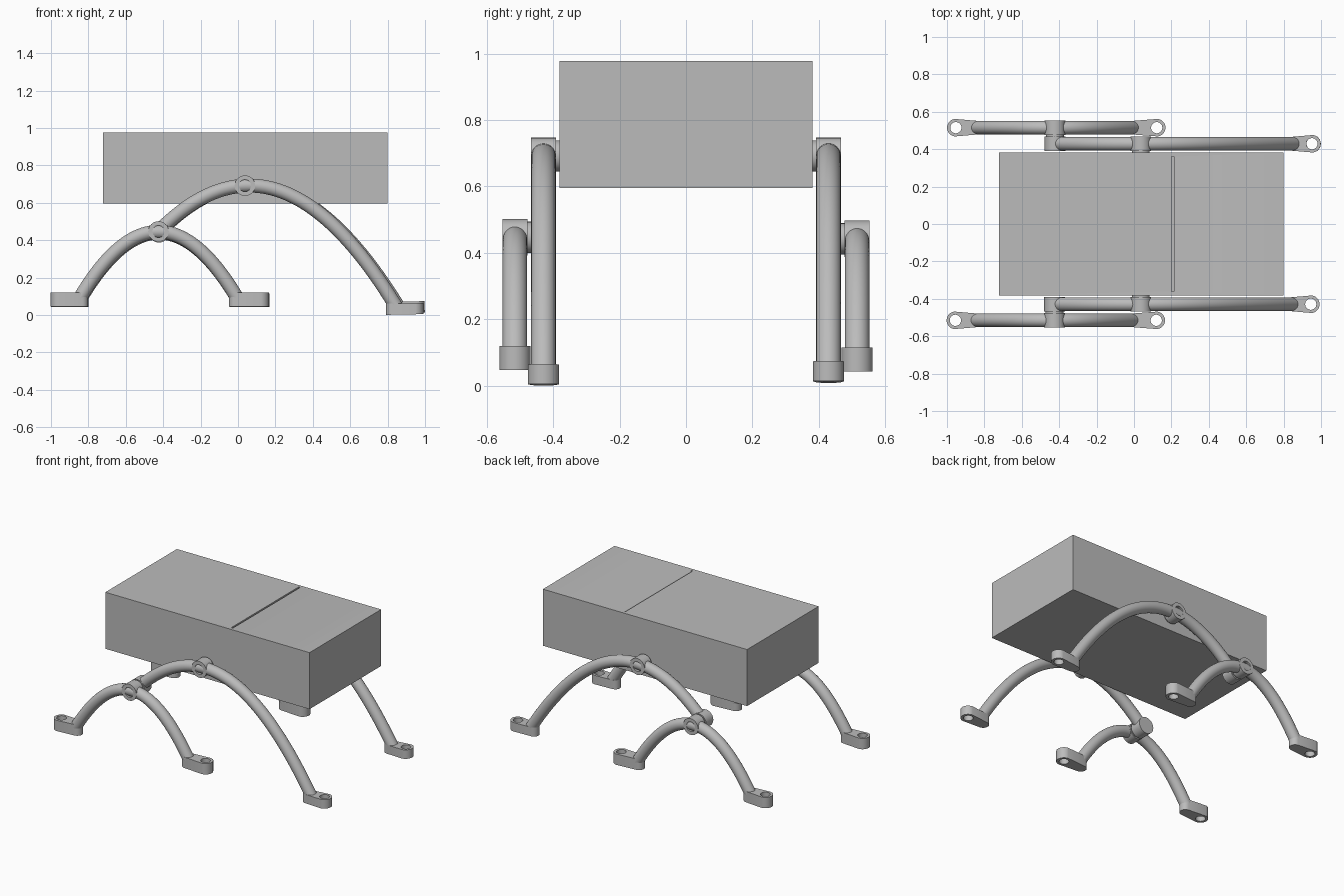
import bpy, bmesh
from math import cos, sin, pi, tau, radians
from mathutils import Matrix, Vector

cube = bpy.data.objects.get("Cube")
if cube:
    bpy.data.objects.remove(cube)

SEG = 32

grey = bpy.data.materials.new("plain grey")
grey.use_nodes = True
grey.diffuse_color = (0.5, 0.5, 0.5, 1)
grey.node_tree.nodes["Principled BSDF"].inputs["Base Color"].default_value = grey.diffuse_color


def loft(name, rings, closed=False, matrix=Matrix()):
    """Skin equal-sized rings; cap the ends unless the skin loops back."""
    bm = bmesh.new()
    loops = [[bm.verts.new(p) for p in ring] for ring in rings]
    pairs = list(zip(loops, loops[1:]))
    if closed:
        pairs.append((loops[-1], loops[0]))
    else:
        bm.faces.new(loops[0])
        bm.faces.new(loops[-1])
    for a, b in pairs:
        for i in range(len(a)):
            j = (i + 1) % len(a)
            bm.faces.new((a[i], a[j], b[j], b[i]))
    bmesh.ops.recalc_face_normals(bm, faces=bm.faces)
    mesh = bpy.data.meshes.new(name)
    bm.to_mesh(mesh)
    bm.free()
    mesh.transform(matrix)
    mesh.materials.append(grey)
    ob = bpy.data.objects.new(name, mesh)
    bpy.context.collection.objects.link(ob)
    bpy.ops.object.select_all(action='DESELECT')
    bpy.context.view_layer.objects.active = ob
    ob.select_set(True)
    bpy.ops.object.shade_smooth_by_angle(angle=radians(35))
    return ob


def box(name, x0, x1, y0, y1, z0, z1):
    return loft(name, [[(x0, y0, z), (x1, y0, z), (x1, y1, z), (x0, y1, z)] for z in (z0, z1)])


def turned(name, x, z, profile, matrix):
    """Round part about a sideways axis, from (radius, y) pairs."""
    rings = [[(x + r * cos(tau * i / SEG), y, z + r * sin(tau * i / SEG)) for i in range(SEG)]
             for r, y in profile]
    return loft(name, rings, matrix=matrix)


def hub(name, x, z, y, side, matrix):
    """Pivot ring with a recess in its outer face."""
    half = 0.038
    profile = [(0.055, y - side * half), (0.055, y + side * half),
               (0.032, y + side * half), (0.032, y + side * half / 3)]
    turned(name, x, z, profile, matrix)


def arch(name, x0, x1, y, height, slope, matrix, radius=0.037, steps=40):
    """Round tube following an arched curve in the xz plane."""
    rings = []
    for k in range(steps + 1):
        x = x0 + (x1 - x0) * k / steps
        across = Vector((-slope(x), 0, 1)).normalized()
        centre = Vector((x, y, height(x)))
        rings.append([centre + across * radius * cos(tau * i / SEG)
                      + Vector((0, radius * sin(tau * i / SEG), 0)) for i in range(SEG)])
    loft(name, rings, matrix=matrix)


def foot(name, x_hole, x_leg, y, z0, z1, matrix, tilt=0.0):
    """Tapered mounting lug with a vertical hole at its outer end."""
    way = 1 if x_hole > x_leg else -1

    def ring(r_hole, r_leg, z, centre_leg):
        pts = []
        for i in range(SEG):
            a = tau * (i + 0.5) / SEG
            c, r = (x_hole, r_hole) if cos(a) > 0 else (centre_leg, r_leg)
            x = c + way * r * cos(a)
            pts.append((x, y + r * sin(a), z + tilt * (x - x_leg)))
        return pts

    loft(name, [ring(0.047, 0.036, z0, x_leg), ring(0.047, 0.036, z1, x_leg),
                ring(0.03, 0.03, z1, x_hole), ring(0.03, 0.03, z0, x_hole)],
         closed=True, matrix=matrix)


# Body with a narrow groove across its top
body = box("body", -0.722, 0.80, -0.381, 0.381, 0.596, 0.977)
cutter = box("groove_cutter", 0.201, 0.213, -0.36, 0.36, 0.957, 1.0)
cutter.hide_render = True
cutter.hide_viewport = True
cut = body.modifiers.new("groove", 'BOOLEAN')
cut.operation = 'DIFFERENCE'
cut.object = cutter
cut.solver = 'EXACT'

# Suspension pivots (x, z)
MAIN = Vector((0.037, 0, 0.692))
REAR = Vector((-0.425, 0, 0.447))

for label, side, swing in (("right", -1, 0.0), ("left", 1, 0.01)):
    # The long arm swings a little about the main pivot on one side
    turn = (Matrix.Translation(MAIN) @ Matrix.Rotation(-swing, 4, 'Y')
            @ Matrix.Translation(-MAIN))
    shift = Matrix.Translation(turn @ REAR - REAR)
    y_long, y_short = side * 0.429, side * 0.515

    # Long arm
    arch(label + "_long_arm", REAR.x, 0.845, y_long,
         lambda x: MAIN.z + 0.046 * (x - MAIN.x) - 1.047 * (x - MAIN.x) ** 2,
         lambda x: 0.046 - 2.094 * (x - MAIN.x), turn)
    hub(label + "_main_hub", MAIN.x, MAIN.z, y_long, side, turn)
    hub(label + "_long_arm_end_hub", REAR.x, REAR.z, y_long, side, turn)
    foot(label + "_long_arm_foot", 0.945, 0.828, y_long, 0.002, 0.062, turn, 0.02)
    turned(label + "_main_axle", MAIN.x, MAIN.z,
           [(0.047, side * 0.375), (0.047, side * 0.40)], turn)

    # Short arm
    arch(label + "_short_arm", REAR.x - 0.417, REAR.x + 0.417, y_short,
         lambda x: 0.445 - 2.0 * (x - REAR.x) ** 2,
         lambda x: -4.0 * (x - REAR.x), shift)
    hub(label + "_short_arm_hub", REAR.x, REAR.z, y_short, side, shift)
    turned(label + "_short_arm_axle", REAR.x, REAR.z,
           [(0.047, side * 0.455), (0.047, side * 0.49)], shift)
    for end, way in (("outer", -1), ("inner", 1)):
        foot(f"{label}_short_arm_{end}_foot", REAR.x + way * 0.537 + 0.007, REAR.x + way * 0.412,
             y_short, 0.047, 0.12, shift)
